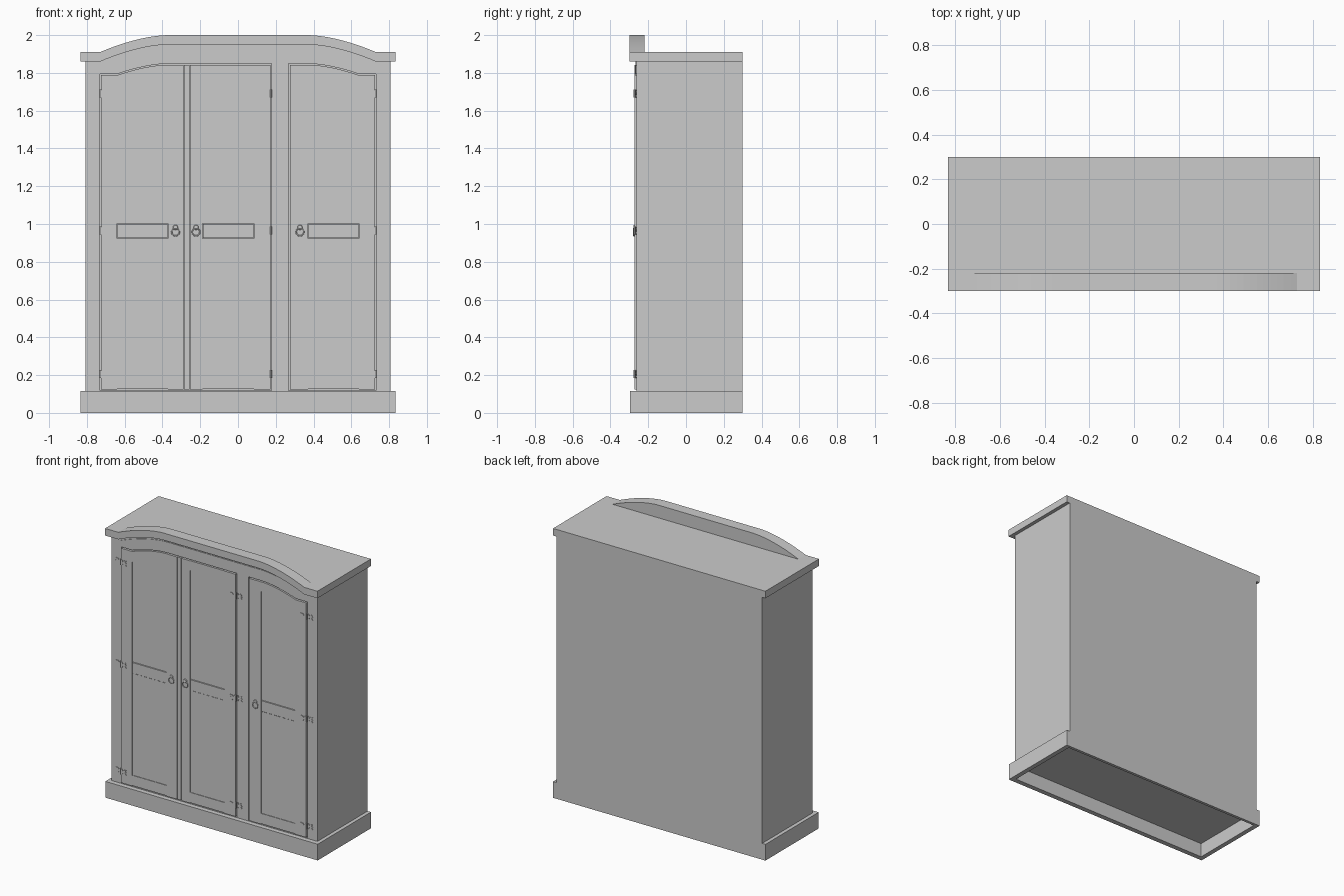
import bpy, bmesh, math
from mathutils import Matrix

if "Cube" in bpy.data.objects:
    bpy.data.objects.remove(bpy.data.objects["Cube"])

FRAME_Y, DOOR_Y, RAIL_Y, BACK_Y = -0.263, -0.273, -0.271, -0.245
GRID = sorted(s * (0.37 + 0.36 * i / 12) for i in range(13) for s in (-1, 1))


def arc(top, drop, end):
    """Height curve: flat in the middle, falling away on both sides, flat past end."""
    def f(x):
        t = min(max((abs(x) - 0.37) / (end - 0.37), 0), 1)
        return top - drop * t ** 1.7
    return f


def val(h, x):
    return h(x) if callable(h) else h


def outline(xa, xb, low, high):
    xs = [xa] + [g for g in GRID if xa + 1e-4 < g < xb - 1e-4] + [xb]
    lo = xs if callable(low) else [xa, xb]
    hi = xs if callable(high) else [xa, xb]
    return [(x, val(low, x)) for x in lo] + [(x, val(high, x)) for x in reversed(hi)]


def prism(bm, pts, y0, y1):
    """Extrude an xz outline from y0 to y1."""
    a = [bm.verts.new((x, y0, z)) for x, z in pts]
    b = [bm.verts.new((x, y1, z)) for x, z in pts]
    bm.faces.new(a)
    bm.faces.new(b[::-1])
    for i in range(len(a)):
        j = (i + 1) % len(a)
        bm.faces.new((a[j], a[i], b[i], b[j]))


def board(bm, xa, xb, low, high, y0, y1):
    prism(bm, outline(xa, xb, low, high), y0, y1)


def raised_panel(bm, xa, xb, low, high):
    """Recessed border with a sloped bevel up to a raised field."""
    vs = [bm.verts.new((x, -0.257, z)) for x, z in outline(xa, xb, low, high)]
    f = bm.faces.new(vs)
    f.normal_update()
    for width, move in ((0.012, 0.0), (0.022, -0.010)):
        bmesh.ops.inset_region(bm, faces=[f], thickness=width, use_even_offset=True)
        for v in f.verts:
            v.co.y += move


def finish(bm, name, smooth=False, recalc=True):
    if recalc:
        bmesh.ops.recalc_face_normals(bm, faces=bm.faces)
    me = bpy.data.meshes.new(name)
    bm.to_mesh(me)
    bm.free()
    ob = bpy.data.objects.new(name, me)
    bpy.context.collection.objects.link(ob)
    if smooth:
        bpy.ops.object.select_all(action='DESELECT')
        ob.select_set(True)
        bpy.context.view_layer.objects.active = ob
        bpy.ops.object.shade_smooth_by_angle(angle=math.radians(40))
    return ob


def part(name, *boards):
    bm = bmesh.new()
    for b in boards:
        board(bm, *b)
    return finish(bm, name)


# height curves shared by crown, frieze and doors
crown_top = arc(2.0, 0.09, 0.73)
crown_low = arc(1.95, 0.09, 0.73)
frieze_top = arc(1.925, 0.085, 0.73)
door_top = arc(1.843, 0.055, 0.64)
door_gap = arc(1.849, 0.055, 0.64)
panel_top = arc(1.775, 0.062, 0.64)

# plinth: open ring of four boards
part("plinth", (-0.833, 0.833, 0, 0.115, -0.297, -0.262),
     (-0.833, 0.833, 0, 0.115, 0.28, 0.30),
     (-0.833, -0.80, 0, 0.115, -0.262, 0.28),
     (0.80, 0.833, 0, 0.115, -0.262, 0.28))

# carcass
for s, n in ((-1, "left"), (1, "right")):
    a, b = sorted((s * 0.785, s * 0.807))
    part(n + "_side", (a, b, 0.115, 1.86, BACK_Y, 0.30))
    a, b = sorted((s * 0.731, s * 0.807))
    part(n + "_frame_stile", (a, b, 0.115, 1.86, FRAME_Y, BACK_Y))
part("back_panel", (-0.785, 0.785, 0.115, 1.86, 0.285, 0.30))
part("bottom_panel", (-0.807, 0.807, 0.10, 0.119, FRAME_Y, 0.285))
part("top_slab", (-0.833, 0.833, 1.86, 1.91, -0.22, 0.30))
part("centre_post", (0.177, 0.268, 0.115, door_gap(0), FRAME_Y, BACK_Y))
part("inner_divider", (0.21, 0.23, 0.115, 1.86, BACK_Y, 0.285))

# arched crown, header and frieze
part("crown_moulding", (-0.833, 0.833, crown_low, crown_top, -0.30, -0.22))
part("header", (-0.731, 0.731, door_gap, crown_low, FRAME_Y, -0.22))
part("frieze", (-0.731, 0.731, door_gap, frieze_top, -0.267, FRAME_Y))


def door(name, xa, xb, pa, pb):
    """Stiles, three rails and two raised panels."""
    bm = bmesh.new()
    board(bm, xa, pa, 0.125, door_top, DOOR_Y, BACK_Y)
    board(bm, pb, xb, 0.125, door_top, DOOR_Y, BACK_Y)
    board(bm, pa, pb, panel_top, door_top, RAIL_Y, BACK_Y)
    board(bm, pa + 0.003, pb - 0.003, 0.925, 1.0, RAIL_Y, BACK_Y)
    board(bm, pa, pb, 0.127, 0.20, RAIL_Y, BACK_Y)
    finish(bm, name)
    bm = bmesh.new()
    raised_panel(bm, pa, pb, 0.20, 0.922)
    raised_panel(bm, pa, pb, 1.003, panel_top)
    finish(bm, name + "_panels", recalc=False)


door("left_door", -0.725, -0.288, -0.64, -0.37)
door("middle_door", -0.254, 0.171, -0.187, 0.085)
door("right_door", 0.276, 0.725, 0.37, 0.64)
part("meeting_strip", (-0.285, -0.257, 0.125, door_top, -0.271, BACK_Y))

# butterfly hinges
LEAF = [(0.004, -0.02), (0.013, -0.018), (0.018, -0.007), (0.026, -0.017),
        (0.044, -0.018), (0.036, -0.006), (0.046, 0.0), (0.036, 0.006),
        (0.044, 0.018), (0.026, 0.017), (0.018, 0.007), (0.013, 0.018), (0.004, 0.02)]
for hx, door_side, n in ((-0.728, 1, "left"), (0.174, -1, "middle"), (0.728, -1, "right")):
    for k, z in enumerate((0.205, 0.965, 1.69)):
        bm = bmesh.new()
        for s in (-1, 1):
            y = DOOR_Y if s == door_side else FRAME_Y
            prism(bm, [(hx + s * x, z + dz) for x, dz in LEAF], y - 0.004, y + 0.001)
        bmesh.ops.create_cone(bm, cap_ends=True, segments=12, radius1=0.005, radius2=0.005,
                              depth=0.042, matrix=Matrix.Translation((hx, -0.273, z)))
        finish(bm, f"{n}_hinge_{k + 1}", smooth=True)

# ring pulls with round back plates
for n, hx in (("left", -0.331), ("middle", -0.222), ("right", 0.328)):
    bm = bmesh.new()
    rot = Matrix.Rotation(math.pi / 2, 4, 'X')
    bmesh.ops.create_cone(bm, cap_ends=True, segments=20, radius1=0.014, radius2=0.011,
                          depth=0.006, matrix=Matrix.Translation((hx, -0.275, 0.982)) @ rot)
    finish(bm, n + "_pull_plate", smooth=True)
    bpy.ops.mesh.primitive_torus_add(location=(hx, -0.2765, 0.957), rotation=(math.pi / 2, 0, 0),
                                     major_radius=0.02, minor_radius=0.0035,
                                     major_segments=28, minor_segments=8)
    ring = bpy.context.object
    ring.name = n + "_pull_ring"
    bpy.ops.object.shade_smooth_by_angle()
